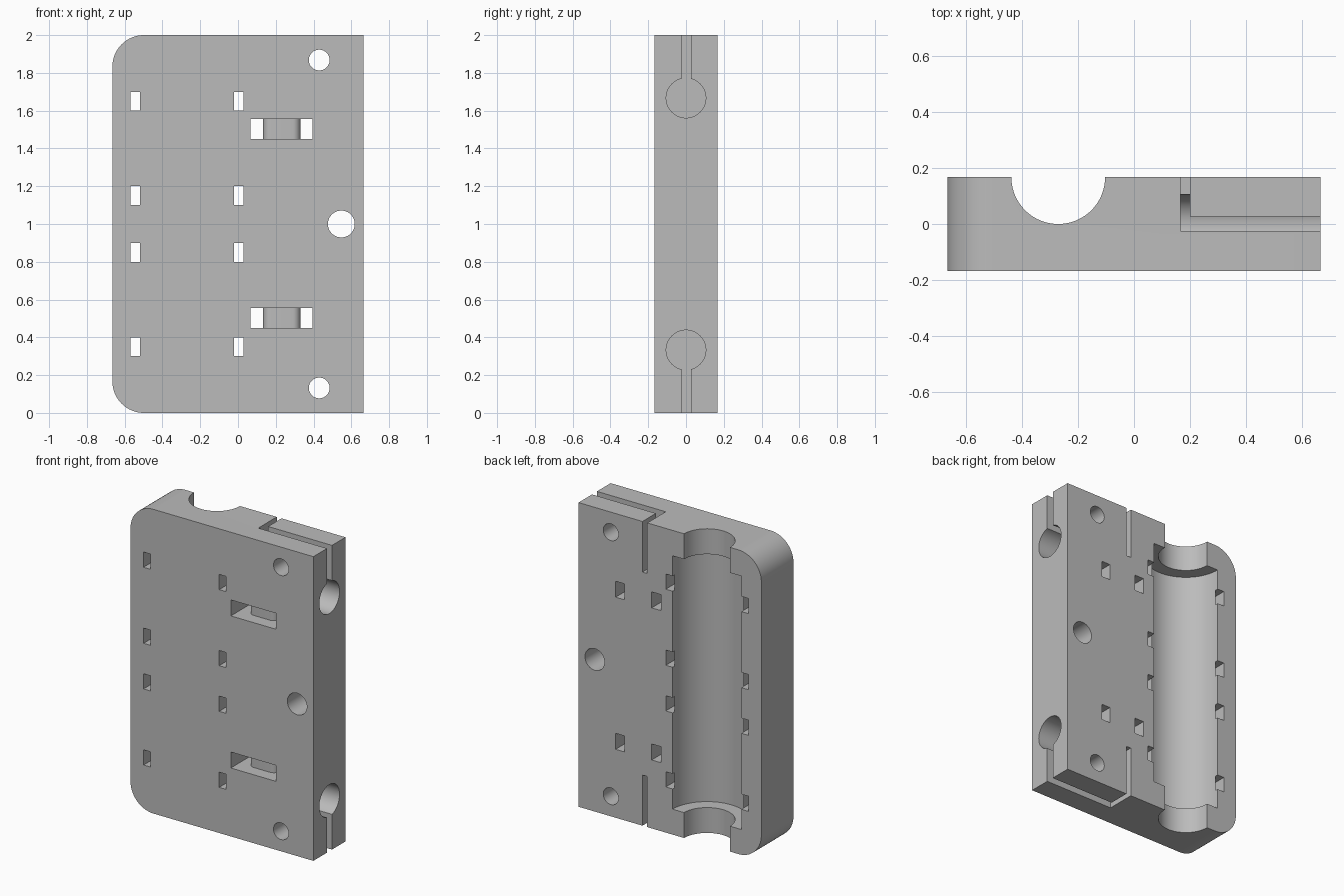
import bpy, bmesh, math
from mathutils import Matrix, Vector

if "Cube" in bpy.data.objects:
    bpy.data.objects.remove(bpy.data.objects["Cube"])

W, D, H = 0.665, 0.167, 2.0      # half width, half depth, height
GX = -0.27                       # groove axis
E = 0.1                          # cutter overshoot

grey = bpy.data.materials.new("mid grey")
grey.diffuse_color = (0.5, 0.5, 0.5, 1)
grey.use_nodes = True
grey.node_tree.nodes["Principled BSDF"].inputs["Base Color"].default_value = grey.diffuse_color


def make(name, bm):
    bmesh.ops.recalc_face_normals(bm, faces=bm.faces)
    me = bpy.data.meshes.new(name)
    bm.to_mesh(me)
    bm.free()
    me.materials.append(grey)
    ob = bpy.data.objects.new(name, me)
    bpy.context.collection.objects.link(ob)
    return ob


def prism(name, pts, axis, a, b):
    """Extrude a 2D outline along y (points are x, z) or z (points are x, y)."""
    bm = bmesh.new()
    to3 = (lambda p: (p[0], a, p[1])) if axis == 'y' else (lambda p: (p[0], p[1], a))
    f = bm.faces.new([bm.verts.new(to3(p)) for p in pts])
    r = bmesh.ops.extrude_face_region(bm, geom=[f])
    step = Vector((0, b - a, 0)) if axis == 'y' else Vector((0, 0, b - a))
    bmesh.ops.translate(bm, vec=step, verts=[g for g in r['geom'] if isinstance(g, bmesh.types.BMVert)])
    return make(name, bm)


def arc(cx, cy, r, a0, a1, n):
    return [(cx + r * math.cos(math.radians(a0 + (a1 - a0) * i / n)),
             cy + r * math.sin(math.radians(a0 + (a1 - a0) * i / n))) for i in range(n + 1)]


# Plate with two rounded corners on the left
R = 0.167
outline = [(W, 0), (W, H)] + arc(-W + R, H - R, R, 90, 180, 16) + arc(-W + R, R, R, 180, 270, 16)
plate = prism("carriage_plate", outline, 'y', -D, D)


def cut(cutter):
    m = plate.modifiers.new("cut", 'BOOLEAN')
    m.operation, m.solver, m.object = 'DIFFERENCE', 'EXACT', cutter
    bpy.context.view_layer.objects.active = plate
    bpy.ops.object.modifier_apply(modifier=m.name)
    bpy.data.objects.remove(cutter)


def cut_box(x0, x1, y0, y1, z0, z1):
    cut(prism("box_cutter", [(x0, z0), (x1, z0), (x1, z1), (x0, z1)], 'y', y0, y1))


def cut_cyl(center, r, length, axis, n=64):
    bm = bmesh.new()
    rot = {'x': Matrix.Rotation(math.pi / 2, 4, 'Y'),
           'y': Matrix.Rotation(math.pi / 2, 4, 'X'), 'z': Matrix()}[axis]
    bmesh.ops.create_cone(bm, cap_ends=True, segments=n, radius1=r, radius2=r, depth=length,
                          matrix=Matrix.Translation(center) @ rot)
    cut(make("round_cutter", bm))


# Bearing seat and narrower shaft groove on the back
cut_cyl((GX, D, 1), 0.167, H + 2 * E, 'z', 96)
cut_cyl((GX, D, 1), 0.251, 1.666, 'z', 96)

# Tie slots on both sides of the seat
for x in (-0.57, -0.02):
    for z in (0.3, 0.8, 1.1, 1.6):
        cut_box(x, x + 0.05, -D - E, D + E, z, z + 0.1)

# Screw holes
for x, z, r in ((0.43, 1.868, 0.055), (0.43, 0.132, 0.055), (0.547, 1.0, 0.071)):
    cut_cyl((x, 0, z), r, 1, 'y', 48)

# Strap channels: front recess with a rounded bridge and two openings to the back
yb, rb = -0.083, 0.04
xl, xr, bl, br = 0.065, 0.395, 0.133, 0.33
channel = ([(xl, -D - E), (xr, -D - E), (xr, D + E), (br, D + E)]
           + arc(br - rb, yb + rb, rb, 0, -90, 8)
           + arc(bl + rb, yb + rb, rb, -90, -180, 8)
           + [(bl, D + E), (xl, D + E)])
for z in (0.45, 1.45):
    cut(prism("channel_cutter", channel, 'z', z, z + 0.105))

# Rod sockets from the right, with clamping slits open to the ends
for zc, z0, z1 in ((0.333, -E, 0.333), (1.667, 1.667, H + E)):
    slit = [(0.165, -0.025), (W + E, -0.025), (W + E, 0.027), (0.2, 0.027), (0.2, D + E), (0.165, D + E)]
    cut(prism("slit_cutter", slit, 'z', z0, z1))
    cut_cyl(((0.165 + W + E) / 2, 0, zc), 0.105, W + E - 0.165, 'x')

# Smooth round walls, sharp edges
bpy.ops.object.select_all(action='DESELECT')
plate.select_set(True)
bpy.context.view_layer.objects.active = plate
bpy.ops.object.shade_smooth_by_angle(angle=math.radians(30))
